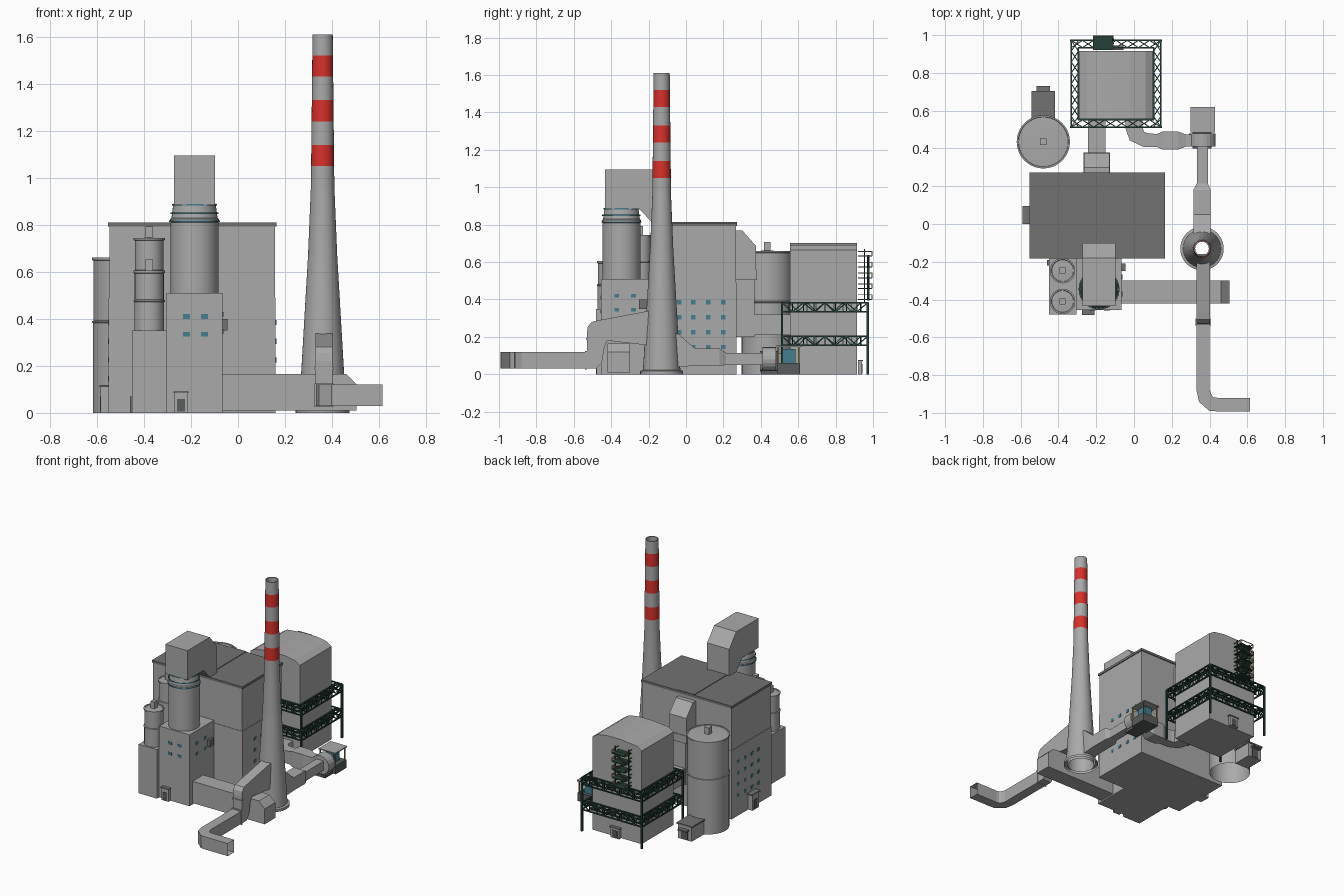
import bpy, bmesh, math
from mathutils import Vector as V

if "Cube" in bpy.data.objects:
    bpy.data.objects.remove(bpy.data.objects["Cube"])

def mat(name, r, g, b):
    m = bpy.data.materials.new(name)
    m.diffuse_color = (r, g, b, 1)
    m.use_nodes = True
    m.node_tree.nodes["Principled BSDF"].inputs["Base Color"].default_value = m.diffuse_color
    return m

GREY = mat("concrete grey", .40, .40, .40)
ROOF = mat("roof grey", .17, .17, .17)
RED = mat("stripe red", .68, .03, .025)
TEAL = mat("teal glass", .06, .21, .27)
GREEN = mat("dark green steel", .018, .05, .04)
YELLOW = mat("olive yellow", .35, .25, .05)
DOOR = mat("door grey", .10, .11, .11)

def finish(name, bm, mats, smooth=False):
    bmesh.ops.recalc_face_normals(bm, faces=bm.faces)
    me = bpy.data.meshes.new(name)
    bm.to_mesh(me)
    bm.free()
    for m in mats:
        me.materials.append(m)
    ob = bpy.data.objects.new(name, me)
    bpy.context.collection.objects.link(ob)
    if smooth:
        bpy.ops.object.select_all(action='DESELECT')
        ob.select_set(True)
        bpy.context.view_layer.objects.active = ob
        bpy.ops.object.shade_smooth_by_angle(angle=math.radians(30))
    return ob

def add_box(bm, x0, x1, y0, y1, z0, z1):
    vs = [bm.verts.new((x, y, z)) for z in (z0, z1) for x, y in ((x0, y0), (x1, y0), (x1, y1), (x0, y1))]
    for f in ((0, 3, 2, 1), (4, 5, 6, 7), (0, 1, 5, 4), (1, 2, 6, 5), (2, 3, 7, 6), (3, 0, 4, 7)):
        bm.faces.new([vs[i] for i in f])

def boxes(name, m, *bs):
    bm = bmesh.new()
    for b in bs:
        add_box(bm, *b)
    return finish(name, bm, [m])

def add_bar(bm, a, b, t=.004):
    a, b = V(a), V(b)
    d = (b - a).normalized()
    u = d.cross(V((0, 0, 1)) if abs(d.z) < .9 else V((1, 0, 0))).normalized()
    w = d.cross(u)
    r = [[bm.verts.new(p + (u * i + w * j) * t) for i, j in ((-1, -1), (1, -1), (1, 1), (-1, 1))] for p in (a, b)]
    for i in range(4):
        bm.faces.new((r[0][i], r[0][(i + 1) % 4], r[1][(i + 1) % 4], r[1][i]))
    bm.faces.new(r[0]); bm.faces.new(r[1])

def lathe(name, cx, cy, prof, mats, rule=None, n=40):
    """Revolve (radius, z) points about a vertical axis."""
    bm = bmesh.new()
    rings = []
    for r, z in prof:
        k = 1 if r == 0 else n
        rings.append([bm.verts.new((cx + r * math.cos(i * math.tau / n), cy + r * math.sin(i * math.tau / n), z)) for i in range(k)])
    for (a, b) in zip(rings, rings[1:]):
        for i in range(n):
            j = (i + 1) % n
            f = [a[i % len(a)], a[j % len(a)], b[j % len(b)], b[i % len(b)]]
            f = bm.faces.new(list(dict.fromkeys(f)))
            if rule:
                f.material_index = rule(f.calc_center_median())
    return finish(name, bm, mats, True)

def loft(name, m, loops, cap0=True, cap1=True):
    bm = bmesh.new()
    rs = [[bm.verts.new(p) for p in l] for l in loops]
    n = len(rs[0])
    for a, b in zip(rs, rs[1:]):
        for i in range(n):
            bm.faces.new((a[i], a[(i + 1) % n], b[(i + 1) % n], b[i]))
    if cap0: bm.faces.new(rs[0])
    if cap1: bm.faces.new(rs[-1])
    return finish(name, bm, [m])

def prism_x(name, m, prof, x0, x1):
    return loft(name, m, [[(x, y, z) for y, z in prof] for x in (x0, x1)])

def sect(cx, cy, z0, z1, hx, hy):
    """Upright rectangular duct section; (hx, hy) is the half width vector."""
    return [(cx - hx, cy - hy, z0), (cx + hx, cy + hy, z0), (cx + hx, cy + hy, z1), (cx - hx, cy - hy, z1)]

# Main boiler building
boxes("main_hall_lower", GREY, (-.55, .16, -.18, .27, 0, .49))
boxes("main_hall_upper", GREY, (-.547, .157, -.177, .267, .49, .795))
boxes("main_hall_roof", ROOF, (-.553, .163, -.183, .273, .793, .81), (-.255, -.125, -.18, .272, .81, .814))

# Scrubber building, silo base, entrances
boxes("scrubber_building", GREY, (-.305, -.065, -.455, -.18, 0, .51))
boxes("small_silo_base", GREY, (-.45, -.305, -.48, -.18, 0, .35))
boxes("scrubber_side_vents", ROOF, (-.065, -.045, -.25, -.21, .35, .40), (-.46, -.445, -.22, -.19, 0, .07))
boxes("entrance_sheds", GREY, (-.27, -.215, -.478, -.455, 0, .085), (-.585, -.55, .01, .085, 0, .11),
      (-.535, -.425, .56, .70, 0, .10), (-.13, -.06, .92, .94, 0, .07))
boxes("entrance_roofs", ROOF, (-.275, -.21, -.483, -.455, .085, .092), (-.59, -.55, .0, .095, .11, .118),
      (-.542, -.418, .56, .705, .10, .11), (-.515, -.445, .70, .73, .07, .08), (-.135, -.055, .92, .945, .07, .076))
boxes("entrance_doors", DOOR, (-.26, -.225, -.481, -.477, .005, .06), (-.588, -.584, .03, .065, .005, .07),
      (-.505, -.455, .699, .704, .005, .065), (-.115, -.075, .939, .943, .005, .055))

# Windows as thin plates
wins = []
for y in (-.035, .04, .12, .20):
    for z in (.145, .225, .305, .385):
        for x in (-.55, .16):
            wins.append((x - .003, x + .003, y - .012, y + .012, z - .011, z + .011))
for z in (.335, .41):
    for x in (-.22, -.143):
        wins.append((x - .015, x + .015, -.458, -.452, z - .01, z + .01))
    for y in (-.37, -.28):
        wins.append((-.068, -.062, y - .013, y + .013, z, z + .02))
boxes("windows", TEAL, *wins)

# Scrubber tower with rails and gas duct on top
lathe("scrubber_tower", -.185, -.345, [(.102, .51), (.102, .81), (.104, .812), (.104, .825), (.098, .83), (.09, .89), (0, .89)], [GREY])
for i, (r, z) in enumerate(((.105, .815), (.1, .85), (.093, .885))):
    lathe("tower_rail_%d" % i, -.185, -.345, [(r, z - .003), (r + .003, z - .003), (r + .003, z + .003), (r, z + .003), (r, z - .003)], [TEAL])
prism_x("tower_gas_duct", GREY, [(-.10, .81), (-.10, 1.0), (-.18, 1.095), (-.433, 1.095), (-.433, .885), (-.25, .885), (-.18, .81)], -.272, -.097)

# Silos
def silo(name, x, y, r, z0, z1, ring, k):
    lathe(name, x, y, [(r, z0), (r, ring - .008), (r + .004, ring - .006), (r + .004, ring), (r - .002, ring + .002), (r - .002, z1 - .012),
                       (r + .004, z1 - .01), (r + .004, z1), (r - .004, z1), (r - .006, z1 - .004), (0, z1 + .002)], [GREY])
    boxes(name + "_vent", GREY, (x - k, x + k, y - k, y + k, z1 - .005, z1 + .048))

silo("small_silo_front", -.378, -.41, .063, .35, .605, .48, .016)
silo("small_silo_rear", -.378, -.247, .063, .35, .745, .605, .016)
silo("large_silo", -.48, .435, .137, 0, .66, .39, .018)

# Striped chimney, hollow at the top
bands = (.86, .95, 1.05, 1.14, 1.24, 1.33, 1.43, 1.52)
prof = [(.115, 0), (.115, .018), (.1, .022)]
prof += [(.1 - .049 * (z - .02) / .84 if z <= .86 else .051 - .008 * (z - .86) / .75, z) for z in (.3, .6) + bands + (1.61,)]
prof += [(.036, 1.61), (.04, 1.2), (.09, 0)]
lathe("chimney", .36, -.13, prof, [GREY, RED],
      lambda c: int(any(a < c.z < b for a, b in zip(bands[::2], bands[1::2])) and math.hypot(c.x - .36, c.y + .13) > .0425))

# Cross duct from the scrubber building
loft("cross_duct", GREY, [[(x, y, z) for x, z in ((-.07, .01), (.505, .01), (.505, .12), (.46, .165), (-.07, .165))] for y in (-.42, -.30)])

# Raised flue inlet and the long low duct with its elbow
prism_x("chimney_front_flue", GREY, [(-.16, .345), (-.22, .335), (-.47, .288), (-.505, .28), (-.525, .255), (-.53, .22), (-.53, .03),
                                     (-.48, .03), (-.45, .06), (-.435, .15), (-.42, .18), (-.16, .15)], .33, .402)
boxes("flue_flange", GREY, (.326, .406, -.535, -.50, .185, .195), (.326, .406, -.54, -.53, .025, .125))
loft("long_duct", GREY, [sect(.366, -.50, .03, .12, .035, 0), sect(.366, -.88, .03, .12, .035, 0), sect(.378, -.925, .03, .12, .034, .016),
                         sect(.41, -.953, .03, .12, .012, .036), sect(.44, -.956, .03, .12, 0, .036), sect(.614, -.956, .03, .12, 0, .036)], True, False)

# Rear flue from the fan to the chimney
loft("chimney_rear_flue", GREY, [sect(.36, -.08, .03, .23, .045, 0), sect(.36, -.04, .04, .215, .045, 0), sect(.36, .05, .045, .137, .046, 0),
                                 sect(.36, .18, .045, .137, .046, 0), sect(.362, .215, .05, .115, .029, 0), sect(.362, .42, .05, .115, .029, 0)])
# Fan casing, motor and canopy
loft("fan_casing", GREY, [[(.362 + .07 * math.cos(t * math.tau / 20), y, .08 + .066 * math.sin(t * math.tau / 20)) for t in range(20)] for y in (.41, .48)])
boxes("fan_base", DOOR, (.30, .43, .49, .61, 0, .06), (.31, .41, .40, .49, 0, .02))
boxes("fan_motor", TEAL, (.335, .395, .515, .585, .06, .135))
boxes("motor_canopy", GREY, (.298, .43, .485, .62, .145, .153))
boxes("canopy_posts", YELLOW, *[(x - .003, x + .003, y - .003, y + .003, .06, .145) for x in (.305, .423) for y in (.492, .603)])
loft("fan_inlet_duct", GREY, [sect(.0, .57, .02, .11, .046, 0), sect(.0, .51, .02, .11, .046, 0), sect(.015, .465, .02, .11, .038, .022),
                              sect(.06, .445, .02, .11, .012, .036), sect(.12, .442, .02, .11, 0, .034), sect(.15, .442, .015, .125, 0, .047),
                              sect(.235, .442, .015, .125, 0, .047), sect(.275, .442, .035, .115, 0, .032), sect(.33, .442, .035, .115, 0, .032)])

# Duct from the hall down to the filter house
prism_x("hall_outlet_duct", GREY, [(.26, .51), (.26, .77), (.30, .77), (.375, .685), (.375, .51)], -.265, -.13)
boxes("hall_down_duct", GREY, (-.25, -.145, .26, .365, .2, .52), (-.268, -.127, .26, .379, .505, .56), (-.243, -.15, .36, .56, .21, .32))

# Filter house with arched roof
loft("filter_house", GREY, [[(x, y, z) for x, z in ((-.29, 0), (.10, 0), (.10, .665), (.06, .69), (-.02, .703), (-.13, .703), (-.25, .69), (-.29, .665))]
                            for y in (.555, .915)])

# Truss galleries around the filter house
bm = bmesh.new()
X0, X1, Y0, Y1, W = -.332, .142, .513, .972, .038
for z0, z1 in ((.155, .203), (.335, .383)):
    for d in (0, W):
        c = [(X0 + d, Y0 + d), (X1 - d, Y0 + d), (X1 - d, Y1 - d), (X0 + d, Y1 - d)]
        for i in range(4):
            a, b = V(c[i]), V(c[(i + 1) % 4])
            for z in (z0, z1):
                add_bar(bm, (*a, z), (*b, z))
            for k in range(8):
                p, q = a.lerp(b, k / 8), a.lerp(b, (k + 1) / 8)
                s, e = (z0, z1) if k % 2 else (z1, z0)
                add_bar(bm, (*p, s), (*q, e), .003)
                add_bar(bm, (*p, z0), (*p, z1), .0025)
                if d == 0:   # flat bracing between outer and inner chords
                    n = V((-(b - a).y, (b - a).x)).normalized() * W
                    add_bar(bm, (*p, z1), (*(q + n), z1), .0025)
                    add_bar(bm, (*(p + n), z1), (*q, z1), .0025)
for x in (X0, X1):
    for y in (Y0, Y1):
        add_bar(bm, (x, y, 0), (x, y, .383), .006)
finish("truss_galleries", bm, [GREEN])

# Stair tower on the back wall
bm, by = bmesh.new(), bmesh.new()
xs, ys = (-.215, -.11), (.925, .99)
for x in xs:
    add_bar(bm, (x, .955, .38), (x, .955, .67), .003)
for k in range(5):
    z = .40 + k * .058
    add_box(bm, -.215, -.11, .92, .995, z - .003, z + .002)
    s, e = xs if k % 2 else xs[::-1]
    if k < 4:
        add_bar(bm, (s, .975, z), (e, .975, z + .058), .006)
    add_bar(by, (xs[0], .995, z + .025), (xs[1], .995, z + .025), .002)
    for x in xs:
        add_bar(by, (x, .92, z + .025), (x, .995, z + .025), .002)
        add_bar(by, (x, .995, z), (x, .995, z + .025), .002)
finish("stair_tower", bm, [GREEN])
finish("stair_handrails", by, [YELLOW])
